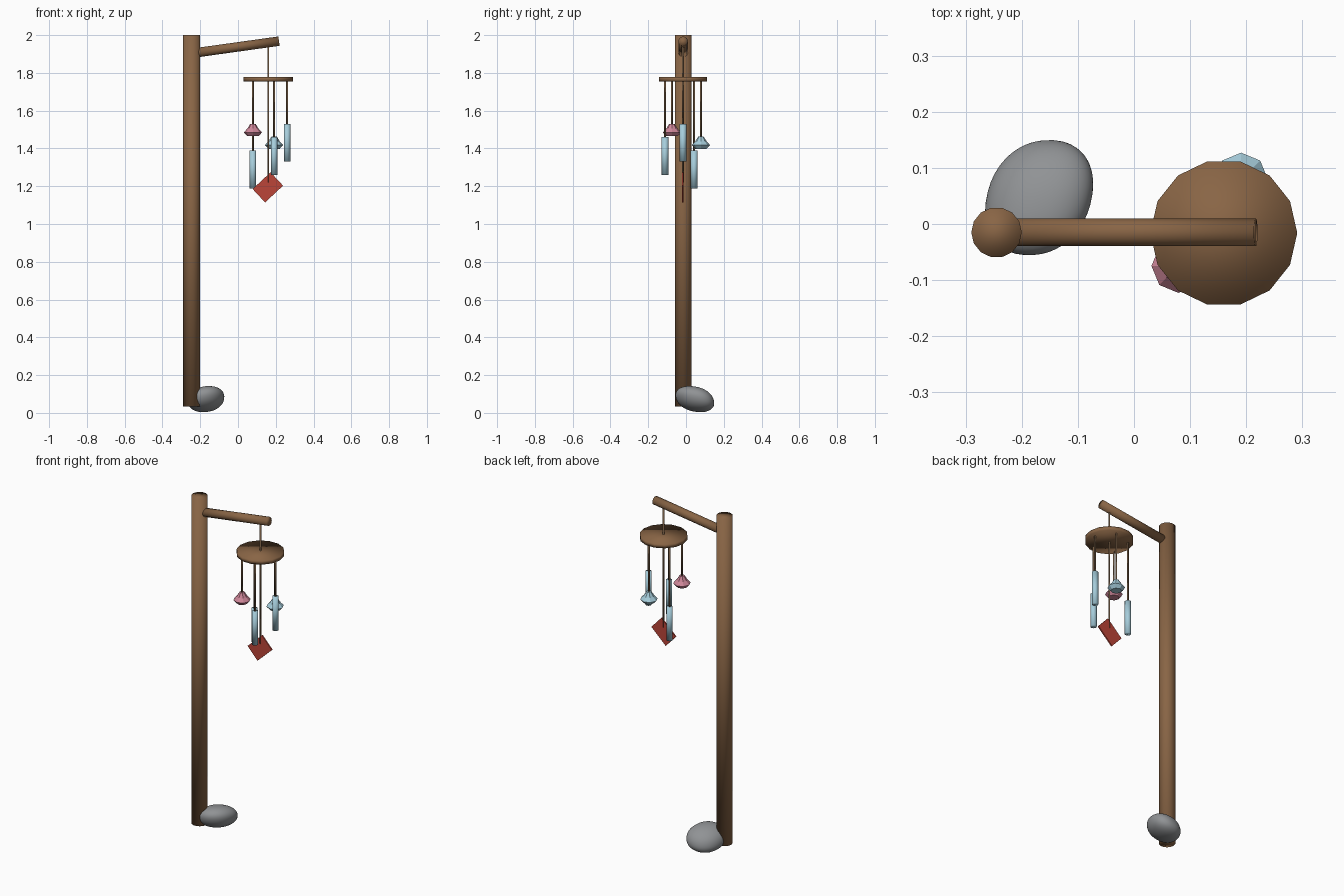
import bpy, bmesh, math
from mathutils import Vector, Matrix

if "Cube" in bpy.data.objects:
    bpy.data.objects.remove(bpy.data.objects["Cube"])


def material(name, rgb):
    m = bpy.data.materials.new(name)
    m.use_nodes = True
    m.diffuse_color = (*rgb, 1)
    m.node_tree.nodes["Principled BSDF"].inputs["Base Color"].default_value = (*rgb, 1)
    return m


wood = material("brown wood", (0.25, 0.13, 0.06))
cord = material("tan cord", (0.25, 0.15, 0.08))
blue = material("pale blue", (0.38, 0.61, 0.71))
pink = material("dusty pink", (0.62, 0.24, 0.32))
red = material("brick red", (0.5, 0.06, 0.04))
grey = material("stone grey", (0.28, 0.29, 0.3))


def finish(bm, name, mat, smooth=True):
    bmesh.ops.recalc_face_normals(bm, faces=bm.faces)
    for f in bm.faces:
        f.smooth = smooth
    mesh = bpy.data.meshes.new(name)
    bm.to_mesh(mesh)
    bm.free()
    mesh.materials.append(mat)
    obj = bpy.data.objects.new(name, mesh)
    bpy.context.collection.objects.link(obj)
    return obj


def rod(name, start, end, radius, mat, sides=14):
    """Smooth capped cylinder between two points, with a vertex towards +y."""
    a, b = Vector(start), Vector(end)
    turn = Vector((0, 0, 1)).rotation_difference(b - a).to_matrix().to_4x4()
    bm = bmesh.new()
    bmesh.ops.create_cone(bm, cap_ends=True, segments=sides, radius1=radius,
                          radius2=radius, depth=(b - a).length,
                          matrix=Matrix.Translation((a + b) / 2) @ turn @ Matrix.Rotation(math.pi / 2, 4, "Z"))
    return finish(bm, name, mat)


def bell(name, x, y, top, mat, sides=8):
    """Faceted bell turned from a short profile of (radius, drop)."""
    profile = [(0.014, 0), (0.03, 0.025), (0.048, 0.045), (0.03, 0.065)]
    bm = bmesh.new()
    rings = []
    for r, drop in profile:
        rings.append([bm.verts.new((x + r * math.cos(math.tau * i / sides),
                                    y + r * math.sin(math.tau * i / sides), top - drop))
                      for i in range(sides)])
    for upper, lower in zip(rings, rings[1:]):
        for i in range(sides):
            j = (i + 1) % sides
            bm.faces.new((upper[i], upper[j], lower[j], lower[i]))
    bm.faces.new(rings[0])
    bm.faces.new(rings[-1])
    return finish(bm, name, mat, smooth=False)


# Post and sloping arm
Y = -0.015
rod("post", (-0.245, Y, 0.035), (-0.245, Y, 2.0), 0.045, wood)
rod("arm", (-0.235, Y, 1.905), (0.217, Y, 1.968), 0.025, wood)

# Round top plate and the central cord
CX, CY = 0.16, -0.016
rod("top_plate", (CX, CY, 1.754), (CX, CY, 1.778), 0.131, wood)
rod("center_cord", (CX, CY, 1.95), (CX, CY, 1.22), 0.005, cord, 8)

# Five hanging pieces evenly spaced below the plate: kind, top height, colour
pieces = [("tube", 1.53, blue), ("bell", 1.463, blue), ("tube", 1.388, blue),
          ("bell", 1.53, pink), ("tube", 1.46, blue)]
for i, (kind, top, mat) in enumerate(pieces):
    angle = math.tau * i / len(pieces)
    x, y = CX + 0.1 * math.cos(angle), CY + 0.1 * math.sin(angle)
    rod(f"cord_{i + 1}", (x, y, 1.757), (x, y, top - 0.02), 0.005, cord, 8)
    if kind == "tube":
        rod(f"chime_tube_{i + 1}", (x, y, top), (x, y, top - 0.2), 0.018, mat, 10)
    else:
        bell(f"chime_bell_{i + 1}", x, y, top, mat)

# Tilted wind sail
bm = bmesh.new()
bmesh.ops.create_cube(bm, size=1, matrix=Matrix.Translation((0.158, CY, 1.194))
                      @ Matrix.Rotation(math.radians(-43), 4, "Y")
                      @ Matrix.Diagonal((0.13, 0.008, 0.097, 1)))
finish(bm, "wind_sail", red, smooth=False)

# Leaning, slightly boxy stone at the foot of the post
bm = bmesh.new()
bmesh.ops.create_icosphere(bm, subdivisions=4, radius=1)
for v in bm.verts:
    p = Vector([math.copysign(abs(c) ** 0.92, c) for c in v.co])
    v.co = (-0.169 + 0.093 * p.x + 0.02 * p.y + 0.008 * p.z,
            0.047 + 0.101 * p.y - 0.015 * p.z,
            0.073 + 0.068 * p.z - 0.008 * p.y + 0.006 * p.x)
finish(bm, "stone", grey)
